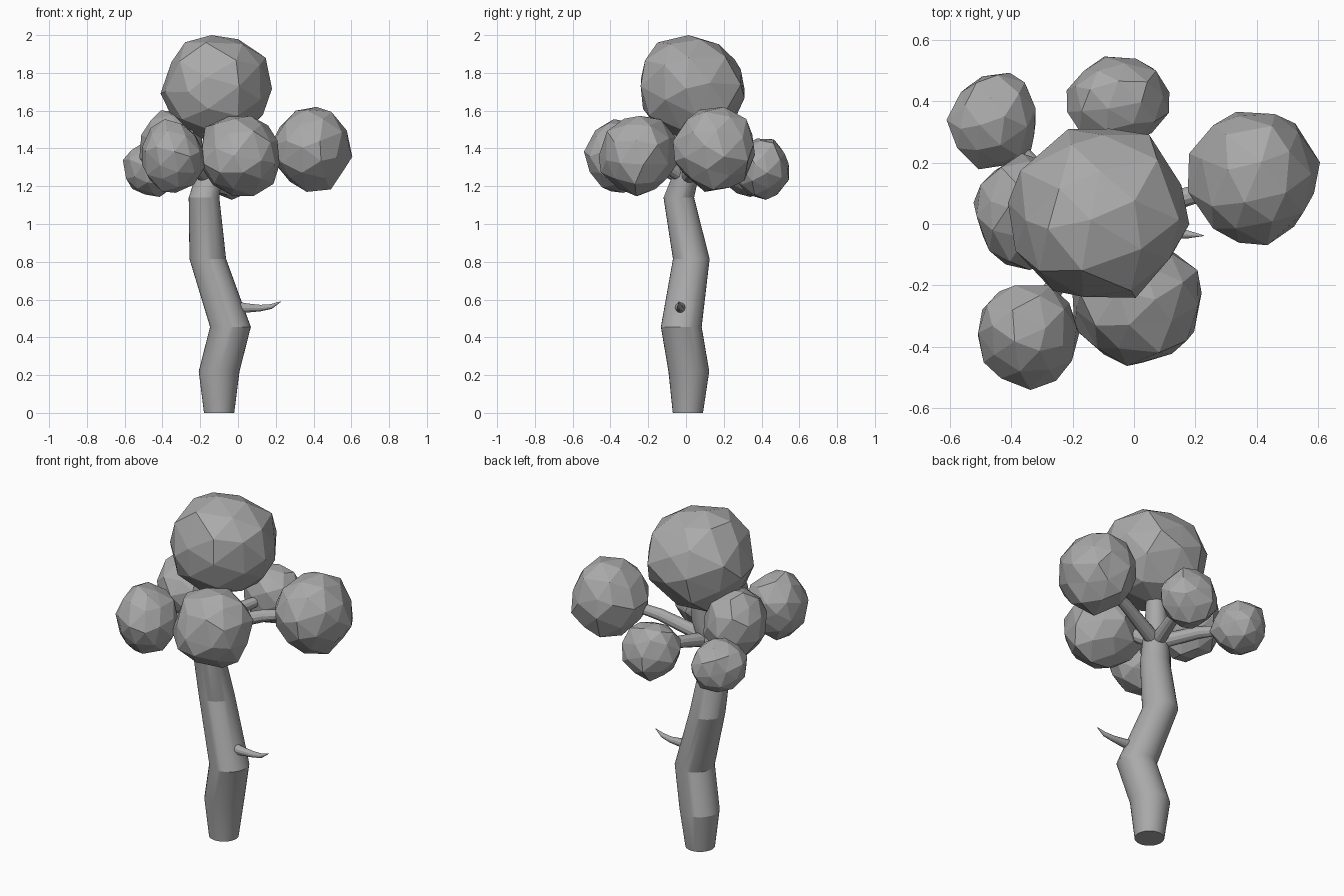
import bpy, bmesh, random
from mathutils import Vector, Euler

if "Cube" in bpy.data.objects:
    bpy.data.objects.remove(bpy.data.objects["Cube"])

random.seed(4)
grey = bpy.data.materials.new("plain_grey")
grey.diffuse_color = (0.4, 0.4, 0.4, 1)
grey.use_nodes = True
grey.node_tree.nodes["Principled BSDF"].inputs["Base Color"].default_value = grey.diffuse_color


def finish(name, bm):
    me = bpy.data.meshes.new(name)
    bm.normal_update()
    bm.to_mesh(me)
    bm.free()
    me.materials.append(grey)
    ob = bpy.data.objects.new(name, me)
    bpy.context.collection.objects.link(ob)
    return ob


def tube(name, rings, sides, level=False):
    """Tapered tube through (x, y, z, radius) rings; level keeps the rings horizontal."""
    bm = bmesh.new()
    pts = [Vector(r[:3]) for r in rings]
    loops = []
    for i, p in enumerate(pts):
        d = pts[min(i + 1, len(pts) - 1)] - pts[max(i - 1, 0)]
        q = Vector((0, 0, 1)).rotation_difference(Vector((0, 0, 1)) if level else d)
        circle = bmesh.ops.create_circle(bm, segments=sides, radius=rings[i][3])["verts"]
        for v in circle:
            v.co = q @ v.co + p
        loops.append(circle)
    for a, b in zip(loops, loops[1:]):
        for k in range(sides):
            n = (k + 1) % sides
            bm.faces.new((a[k], a[n], b[n], b[k]))
    bm.faces.new(loops[0])
    bm.faces.new(loops[-1])
    bmesh.ops.recalc_face_normals(bm, faces=bm.faces)
    ob = finish(name, bm)
    bpy.ops.object.select_all(action="DESELECT")
    ob.select_set(True)
    bpy.context.view_layer.objects.active = ob
    bpy.ops.object.shade_smooth_by_angle(angle=0.35)


def foliage(name, centre, half):
    """Uneven faceted ball, fitted to its half sizes."""
    bm = bmesh.new()
    bmesh.ops.create_icosphere(bm, subdivisions=2, radius=1)
    turn = Euler([random.uniform(0, 6.28) for _ in range(3)]).to_matrix()
    for v in bm.verts:
        jitter = Vector([random.uniform(-0.07, 0.07) for _ in range(3)])
        v.co = turn @ (v.co + jitter)
    for axis in range(3):
        vals = [v.co[axis] for v in bm.verts]
        lo, hi = min(vals), max(vals)
        for v in bm.verts:
            t = 2 * (v.co[axis] - lo) / (hi - lo) - 1
            v.co[axis] = centre[axis] + half[axis] * t
    finish(name, bm)


# Crooked trunk
tube("trunk", [(-0.10, 0.01, 0, 0.08), (-0.10, 0.015, 0.22, 0.108),
               (-0.04, -0.025, 0.455, 0.108), (-0.16, 0.028, 0.815, 0.097),
               (-0.18, -0.038, 1.14, 0.081), (-0.13, 0.03, 1.36, 0.06),
               (-0.12, 0.035, 1.6, 0.045)], 32, level=True)

# Thorn-like twig low on the trunk
tube("twig", [(-0.02, -0.03, 0.56, 0.032), (0.05, -0.03, 0.555, 0.024),
              (0.12, -0.03, 0.555, 0.017), (0.175, -0.034, 0.563, 0.013),
              (0.228, -0.038, 0.59, 0.001)], 12)

# Foliage balls: name, centre, half sizes
balls = [
    ("top", (-0.115, 0.035, 1.72), (0.295, 0.275, 0.28)),
    ("right", (0.39, 0.148, 1.395), (0.215, 0.217, 0.225)),
    ("front", (0.01, -0.25, 1.36), (0.21, 0.212, 0.212)),
    ("front_left", (-0.343, -0.37, 1.36), (0.165, 0.17, 0.195)),
    ("back_left", (-0.465, 0.335, 1.293), (0.145, 0.157, 0.15)),
    ("back", (-0.052, 0.405, 1.29), (0.167, 0.14, 0.162)),
    ("left", (-0.355, 0.04, 1.4), (0.167, 0.19, 0.2)),
]
for name, centre, half in balls:
    foliage(name + "_foliage", centre, half)

# Bent branches from the trunk into each side ball
for name, centre, _ in balls[1:]:
    end = Vector(centre)
    start = Vector((-0.155, 0.0, 1.24))
    knee = start.lerp(end, 0.5) + Vector((0, 0, 0.02))
    tube(name + "_branch", [(*start, 0.042), (*knee, 0.034), (*end, 0.022)], 12)
